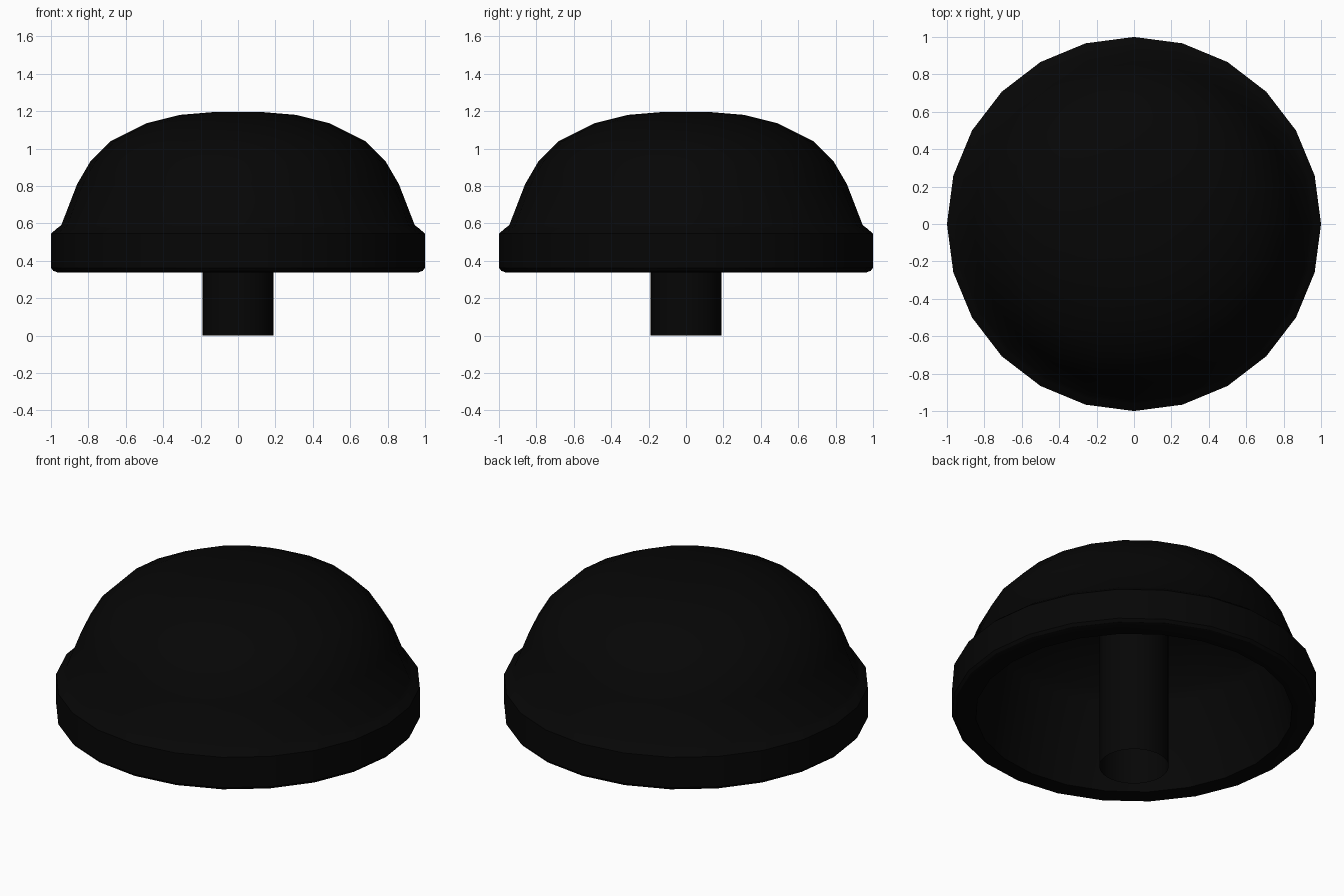
import bpy
import bmesh
import math

cube = bpy.data.objects.get("Cube")
if cube:
    bpy.data.objects.remove(cube)

# Single matte black
black = bpy.data.materials.new("matte_black")
black.use_nodes = True
colour = (0.0018, 0.0018, 0.0018, 1)
black.diffuse_color = colour
bsdf = black.node_tree.nodes["Principled BSDF"]
bsdf.inputs["Base Color"].default_value = colour
bsdf.inputs["Roughness"].default_value = 0.6


def lathe(name, profile, sides):
    """Spin a profile of (radius, height) points around the z axis."""
    bm = bmesh.new()
    verts = [bm.verts.new((r, 0, z)) for r, z in profile]
    edges = [bm.edges.new(pair) for pair in zip(verts, verts[1:])]
    bmesh.ops.spin(bm, geom=verts + edges, cent=(0, 0, 0), axis=(0, 0, 1),
                   angle=math.tau, steps=sides, use_duplicate=False)
    bmesh.ops.remove_doubles(bm, verts=bm.verts, dist=0.0005)
    bmesh.ops.recalc_face_normals(bm, faces=bm.faces)
    mesh = bpy.data.meshes.new(name)
    bm.to_mesh(mesh)
    bm.free()
    mesh.materials.append(black)
    obj = bpy.data.objects.new(name, mesh)
    bpy.context.collection.objects.link(obj)
    bpy.ops.object.select_all(action="DESELECT")
    obj.select_set(True)
    bpy.context.view_layer.objects.active = obj
    bpy.ops.object.shade_smooth_by_angle(angle=math.radians(32))
    return obj


# Domed cap with a thick rim and a hollow, domed underside
dome = [(0, 1.195), (0.13, 1.195), (0.31, 1.18), (0.49, 1.135), (0.68, 1.04),
        (0.79, 0.93), (0.86, 0.81), (0.945, 0.59)]
rim = [(0.965, 0.575), (1, 0.545), (1, 0.362), (0.988, 0.346), (0.965, 0.338)]
hollow = [(0.87, 0.338), (0.795, 0.85), (0.755, 0.905), (0.65, 1.005),
          (0.475, 1.09), (0.3, 1.135), (0.13, 1.15), (0, 1.15)]
lathe("domed_cap", dome + rim + hollow, 24)

# Open tubular stem reaching up into the hollow
lathe("stem", [(0.19, 1.14), (0.19, 0)], 32)
